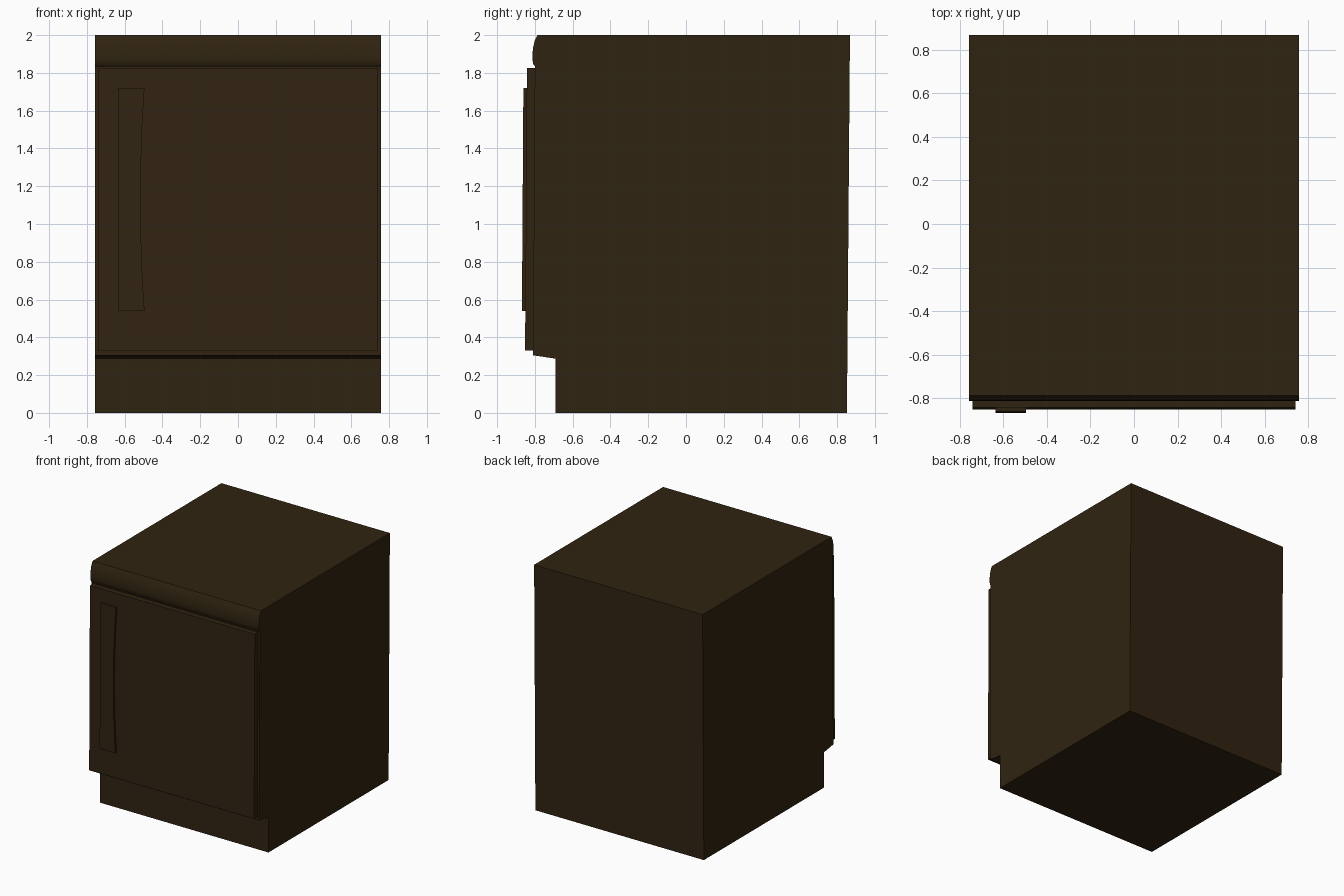
import bpy, bmesh, math

if "Cube" in bpy.data.objects:
    bpy.data.objects.remove(bpy.data.objects["Cube"])

brown = bpy.data.materials.new("dark brown enamel")
brown.diffuse_color = (0.030, 0.0175, 0.0055, 1)
brown.use_nodes = True
brown.node_tree.nodes["Principled BSDF"].inputs["Base Color"].default_value = brown.diffuse_color


def extrude(name, outline, offset):
    """Closed solid from a 3D outline; offset(co) gives the matching far point."""
    bm = bmesh.new()
    near = [bm.verts.new(p) for p in outline]
    far = [bm.verts.new(offset(p)) for p in outline]
    bm.faces.new(near)
    bm.faces.new(far[::-1])
    n = len(near)
    for i in range(n):
        j = (i + 1) % n
        bm.faces.new((near[i], far[i], far[j], near[j]))
    bmesh.ops.recalc_face_normals(bm, faces=bm.faces)
    mesh = bpy.data.meshes.new(name)
    bm.to_mesh(mesh)
    bm.free()
    mesh.materials.append(brown)
    obj = bpy.data.objects.new(name, mesh)
    bpy.context.collection.objects.link(obj)
    bpy.context.view_layer.objects.active = obj
    obj.select_set(True)
    bpy.ops.object.shade_smooth_by_angle(angle=math.radians(30))
    obj.select_set(False)
    return obj


# Cabinet: side profile with recessed plinth, leaning walls and rounded top lip
HALF = 0.757
profile = [(0.852, 0), (-0.69, 0), (-0.69, 0.287), (-0.81, 0.305),
           (-0.80, 1.835), (-0.808, 1.845), (-0.813, 1.87), (-0.813, 1.90),
           (-0.809, 1.935), (-0.801, 1.97), (-0.787, 2.0), (0.868, 2.0)]
extrude("cabinet", [(-HALF, y, z) for y, z in profile],
        lambda p: (HALF, p[1], p[2]))


def lean(y, z):
    """Front surfaces lean back slightly toward the top."""
    return y + 0.0065 * (z - 0.33)


# Door: leaning slab in front of the cabinet
extrude("door", [(x, lean(-0.852, z), z) for x, z in
                 ((-0.741, 0.33), (0.741, 0.33), (0.741, 1.826), (-0.741, 1.826))],
        lambda p: (p[0], p[1] + 0.05, p[2]))

# Handle: tall plate whose right edge curves inward at mid height
Z0, Z1, STEPS = 0.54, 1.72, 12
outline = [(-0.635, Z0)]
for i in range(STEPS + 1):
    t = i / STEPS
    outline.append((-0.515 + 0.02 * abs(2 * t - 1) ** 2.2, Z0 + (Z1 - Z0) * t))
outline.append((-0.635, Z1))
extrude("handle", [(x, lean(-0.869, z) - 0.001, z) for x, z in outline],
        lambda p: (p[0], p[1] + 0.025, p[2]))
